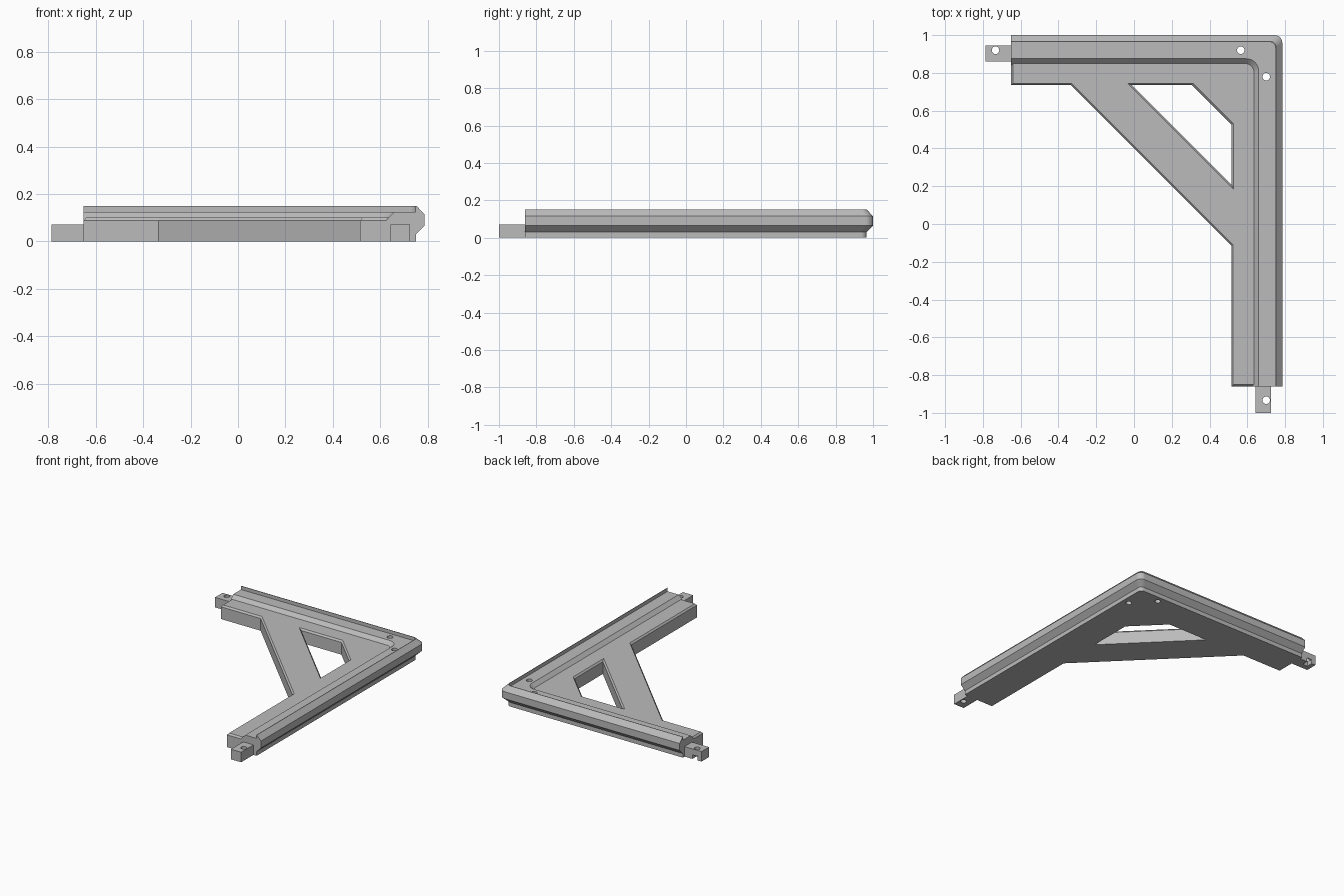
import bpy, bmesh, math
from mathutils import Vector

if "Cube" in bpy.data.objects:
    bpy.data.objects.remove(bpy.data.objects["Cube"], do_unlink=True)

grey = bpy.data.materials.new("plain_grey")
grey.use_nodes = True
grey.diffuse_color = (0.5, 0.5, 0.5, 1)
grey.node_tree.nodes["Principled BSDF"].inputs["Base Color"].default_value = (0.5, 0.5, 0.5, 1)

# Outer corner of the frame and the ends of its two arms
CX, CY, END_X, END_Y = 0.785, 1.0, -0.65, -0.86


def loft(name, rings):
    """Closed solid through a list of equal-length rings of points."""
    bm = bmesh.new()
    loops = [[bm.verts.new(p) for p in ring] for ring in rings]
    n = len(loops[0])
    for a, b in zip(loops, loops[1:]):
        for i in range(n):
            j = (i + 1) % n
            bm.faces.new((a[i], a[j], b[j], b[i]))
    bm.faces.new(loops[0])
    bm.faces.new(loops[-1])
    bmesh.ops.recalc_face_normals(bm, faces=bm.faces)
    mesh = bpy.data.meshes.new(name)
    bm.to_mesh(mesh)
    bm.free()
    mesh.materials.append(grey)
    ob = bpy.data.objects.new(name, mesh)
    bpy.context.collection.objects.link(ob)
    return ob


def inset(points, d):
    """Move the sides of a counter-clockwise polygon inward by d."""
    pts = [Vector(p) for p in points]
    out = []
    for i, p in enumerate(pts):
        a = (p - pts[i - 1]).normalized()
        b = (pts[(i + 1) % len(pts)] - p).normalized()
        na, nb = Vector((-a.y, a.x)), Vector((-b.y, b.x))
        out.append(p + (na + nb) * d / (1 + na.dot(nb)))
    return out


def prism(name, points, levels):
    """Stack the polygon at (inset, height) levels."""
    return loft(name, [[(p.x, p.y, z) for p in inset(points, d)] for d, z in levels])


def box(name, x0, x1, y0, y1, z0, z1):
    return prism(name, [(x0, y0), (x1, y0), (x1, y1), (x0, y1)], [(0, z0), (0, z1)])


def drill(name, x, y, r=0.02, sides=20):
    ring = [(x + r * math.cos(math.tau * i / sides), y + r * math.sin(math.tau * i / sides))
            for i in range(sides)]
    return prism(name, ring, [(0, -0.1), (0, 0.3)])


def combine(target, other, operation):
    mod = target.modifiers.new("combine", "BOOLEAN")
    mod.operation, mod.solver, mod.object = operation, "EXACT", other
    bpy.context.view_layer.objects.active = target
    bpy.ops.object.modifier_apply(modifier=mod.name)
    bpy.data.objects.remove(other, do_unlink=True)


# Moulded rail: profile of (distance from outer edge, height, corner radius)
profile = [(0.035, 0, 0.03), (0.035, 0.03, 0.03), (0, 0.065, 0.04), (0, 0.115, 0.04),
           (0.033, 0.15, 0.03), (0.037, 0.15, 0.03), (0.037, 0.125, 0.03),
           (0.125, 0.125, 0.065), (0.16, 0.09, 0.04), (0.16, 0, 0.04)]
STEPS = 8
sections = [[(END_X, CY - d, z) for d, z, r in profile]]
for i in range(STEPS + 1):
    t = math.pi / 2 * (1 - i / STEPS)
    sections.append([(CX - d - r + r * math.cos(t), CY - d - r + r * math.sin(t), z)
                     for d, z, r in profile])
sections.append([(CX - d, END_Y, z) for d, z, r in profile])
frame = loft("corner_frame", sections)

# Flat web with the diagonal brace and chamfered top edges
web = prism("web", [(END_X, 0.735), (-0.335, 0.735), (0.515, -0.115), (0.515, END_Y),
                    (0.685, END_Y), (0.685, 0.9), (END_X, 0.9)],
            [(0, 0), (0, 0.088), (0.01, 0.1)])
combine(frame, web, "UNION")

# Window between the brace and the corner
window = prism("window_cutter", [(-0.035, 0.745), (0.527, 0.183), (0.527, 0.53), (0.312, 0.745)],
               [(0.01, -0.1), (0.01, 0.088), (0, 0.1), (0, 0.3)])
combine(frame, window, "DIFFERENCE")

# Screw holes beside the corner
for x, y in ((0.565, 0.92), (0.70, 0.78)):
    combine(frame, drill("hole_cutter", x, y), "DIFFERENCE")

# Connecting tongues at the arm ends
back_tongue = box("back_arm_tongue", -0.785, END_X, 0.86, 0.945, 0, 0.072)
combine(back_tongue, drill("hole_cutter", -0.733, 0.92), "DIFFERENCE")
combine(back_tongue, box("slot_cutter", -0.753, -0.713, 0.9, 1, -0.1, 0.03), "DIFFERENCE")
front_tongue = box("side_arm_tongue", 0.643, 0.725, -1, END_Y, 0, 0.072)
combine(front_tongue, drill("hole_cutter", 0.70, -0.933), "DIFFERENCE")
